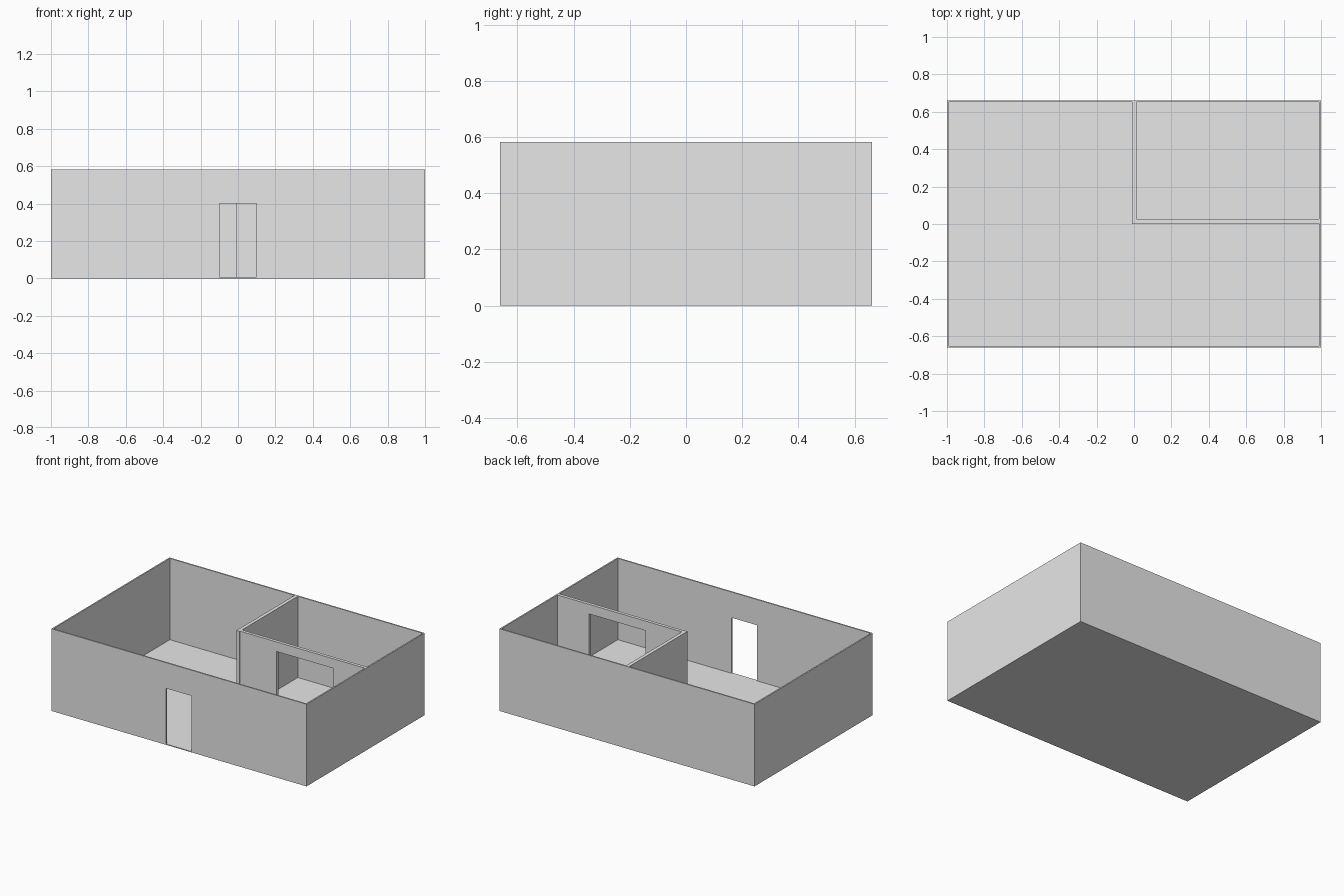
import bpy
import bmesh

if "Cube" in bpy.data.objects:
    bpy.data.objects.remove(bpy.data.objects["Cube"])

X, Y, H = 1.0, 0.661, 0.582   # half width, half depth, total height
T = 0.01                      # outer wall thickness
F = 0.006                     # floor slab thickness

grey = bpy.data.materials.new("plain_grey")
grey.diffuse_color = (0.8, 0.8, 0.8, 1)
grey.use_nodes = True
grey.node_tree.nodes["Principled BSDF"].inputs["Base Color"].default_value = grey.diffuse_color


def slab(name, x0, x1, y0, y1, z0, z1, door=None):
    """Wall or slab; door = (left, right, top) cuts a notch up from the base along x."""
    outline = [(x0, z0)]
    if door:
        left, right, top = door
        outline += [(left, z0), (left, top), (right, top), (right, z0)]
    outline += [(x1, z0), (x1, z1), (x0, z1)]
    bm = bmesh.new()
    face = bm.faces.new([bm.verts.new((x, y0, z)) for x, z in outline])
    ext = bmesh.ops.extrude_face_region(bm, geom=[face])
    verts = [g for g in ext["geom"] if isinstance(g, bmesh.types.BMVert)]
    bmesh.ops.translate(bm, verts=verts, vec=(0, y1 - y0, 0))
    bmesh.ops.recalc_face_normals(bm, faces=bm.faces)
    mesh = bpy.data.meshes.new(name)
    bm.to_mesh(mesh)
    bm.free()
    mesh.materials.append(grey)
    obj = bpy.data.objects.new(name, mesh)
    bpy.context.collection.objects.link(obj)
    return obj


# Floor
slab("floor", -X, X, -Y, Y, 0, F)

# Outer walls, with the entrance in the front one
slab("front_wall", -X, X, -Y, -Y + T, F, H, door=(-0.1, 0.1, 0.4))
slab("back_wall", -X, X, Y - T, Y, F, H)
slab("left_wall", -X, -X + T, -Y + T, Y - T, F, H)
slab("right_wall", X - T, X, -Y + T, Y - T, F, H)

# Inner room: side partition and front partition with a wide doorway
slab("side_partition", -0.012, 0.013, 0.0, Y - T, F, H)
slab("room_front_partition", 0.013, X - T, 0.004, 0.027, F, H, door=(0.298, 0.742, 0.514))
